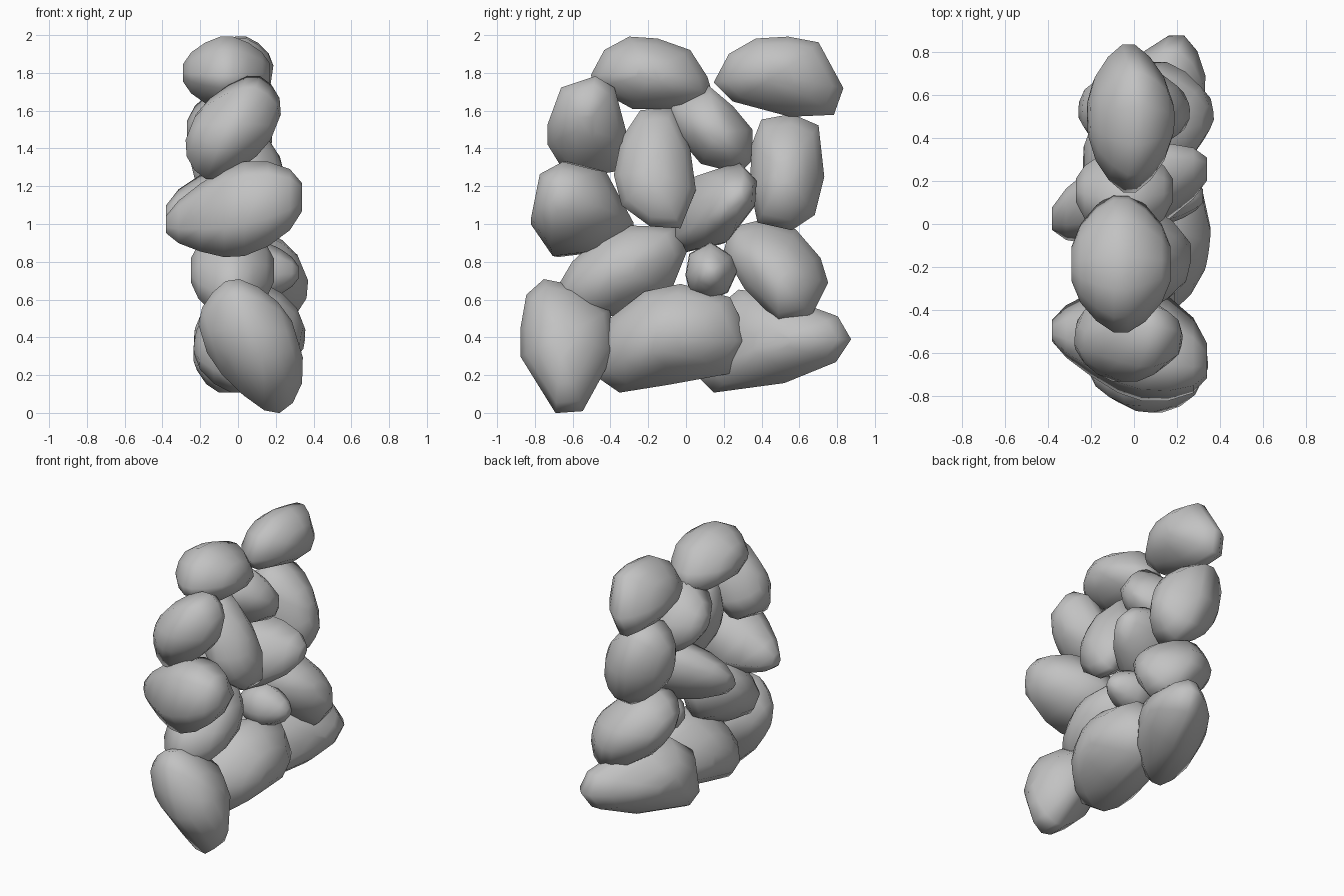
import bpy, bmesh

grey = bpy.data.materials.new("stone_grey")
grey.diffuse_color = (0.54, 0.54, 0.54, 1)

# Rounded section: (position across the thickness, scale of the outline)
LEVELS = [(-1, .25), (-.82, .57), (-.5, .84), (-.15, 1.01), (.15, 1.01),
          (.5, .84), (.82, .57), (1, .25)]


def stone(name, x0, x1, outline, lean=(0, 0), drift=(0, 0), taper=0):
    """Boulder from a side outline (y, z). lean shifts x along y and z,
    drift shifts y and z along x, taper widens the +x end."""
    n = len(outline)
    cy = sum(p[0] for p in outline) / n
    cz = sum(p[1] for p in outline) / n
    cx, half = (x0 + x1) / 2, (x1 - x0) / 2
    bm = bmesh.new()
    rings = []
    for t, s in LEVELS:
        s *= 1 + taper * t
        ring = []
        for y, z in outline:
            dy, dz = (y - cy) * s, (z - cz) * s
            x = cx + t * half + lean[0] * dy + lean[1] * dz
            ring.append(bm.verts.new((x, cy + dy + drift[0] * t * half,
                                      cz + dz + drift[1] * t * half)))
        rings.append(ring)
    for a, b in zip(rings, rings[1:]):
        for i in range(n):
            j = (i + 1) % n
            bm.faces.new((a[i], a[j], b[j], b[i]))
    bm.faces.new(rings[0])
    bm.faces.new(rings[-1])
    bmesh.ops.recalc_face_normals(bm, faces=bm.faces)
    mesh = bpy.data.meshes.new(name)
    bm.to_mesh(mesh)
    bm.free()
    mesh.materials.append(grey)
    for f in mesh.polygons:
        f.use_smooth = True
    ob = bpy.data.objects.new(name, mesh)
    bpy.context.collection.objects.link(ob)


# Bottom course
stone("toe_stone", -.19, .31,
      [(-.84, .62), (-.75, .70), (-.60, .67), (-.41, .54), (-.38, .33), (-.55, .02),
       (-.69, .01), (-.87, .3), (-.87, .45)], lean=(0, -.3), taper=.12)
stone("base_middle_stone", -.22, .34,
      [(-.40, .50), (-.22, .64), (-.03, .68), (.23, .61), (.34, .38), (.23, .21),
       (-.1, .15), (-.35, .11), (-.48, .2), (-.48, .36)], lean=(.12, .1))
stone("base_back_stone", -.20, .29,
      [(.10, .5), (.28, .65), (.5, .62), (.8, .51), (.87, .39), (.79, .27),
       (.52, .16), (.15, .11), (.06, .2)], lean=(.36, 0))

# Second course
stone("second_front_stone", -.25, .19,
      [(-.46, .93), (-.3, .99), (-.06, .98), (0, .85), (-.08, .65), (-.36, .52),
       (-.58, .49), (-.7, .63), (-.6, .80)])
stone("pebble", -.06, .32,
      [(0, .73), (.02, .84), (.13, .9), (.24, .83), (.27, .75), (.22, .64),
       (.13, .6), (.02, .65)], taper=-.1)
stone("second_back_stone", -.19, .34,
      [(.24, .98), (.4, 1.02), (.58, .97), (.71, .82), (.75, .69), (.66, .51),
       (.49, .48), (.31, .66), (.2, .85)], lean=(0, -.42))

# Third course
stone("middle_front_stone", -.38, .34,
      [(-.75, 1.24), (-.62, 1.31), (-.42, 1.26), (-.28, 1.0), (-.45, .86), (-.69, .83),
       (-.80, .99)], drift=(-.2, .2), taper=.22)
stone("centre_tall_stone", -.12, .24,
      [(-.24, 1.6), (-.08, 1.61), (.02, 1.4), (.05, 1.18), (-.03, .98), (-.19, .99),
       (-.34, 1.1), (-.38, 1.26), (-.34, 1.45)], lean=(0, -.32))
stone("centre_small_stone", -.38, .34,
      [(.05, 1.25), (.26, 1.32), (.35, 1.23), (.34, 1.08), (.2, .9), (.02, .86),
       (-.07, .93), (-.03, 1.1)], drift=(.32, .12))
stone("middle_back_stone", -.24, .24,
      [(.4, 1.55), (.56, 1.58), (.7, 1.52), (.73, 1.25), (.68, 1.05), (.56, .97),
       (.38, 1.01), (.34, 1.2), (.35, 1.42)], lean=(0, -.25))

# Upper course
stone("upper_front_stone", -.25, .2,
      [(-.73, 1.53), (-.66, 1.72), (-.48, 1.78), (-.38, 1.72), (-.3, 1.42), (-.38, 1.28),
       (-.62, 1.24), (-.73, 1.42)], lean=(0, .4))
stone("upper_centre_stone", -.27, .18,
      [(-.08, 1.63), (.12, 1.73), (.25, 1.62), (.35, 1.5), (.35, 1.34), (.28, 1.27),
       (.08, 1.32), (-.04, 1.46)])

# Top course
stone("top_front_stone", -.29, .17,
      [(-.5, 1.79), (-.43, 1.92), (-.3, 1.99), (-.15, 1.98), (.02, 1.92), (.11, 1.78),
       (.14, 1.68), (.0, 1.61), (-.28, 1.61), (-.48, 1.72)])
stone("top_back_stone", -.21, .18,
      [(.15, 1.75), (.23, 1.9), (.37, 1.98), (.54, 1.99), (.7, 1.96), (.83, 1.72),
       (.78, 1.58), (.55, 1.57), (.25, 1.65)], lean=(0, .15))
